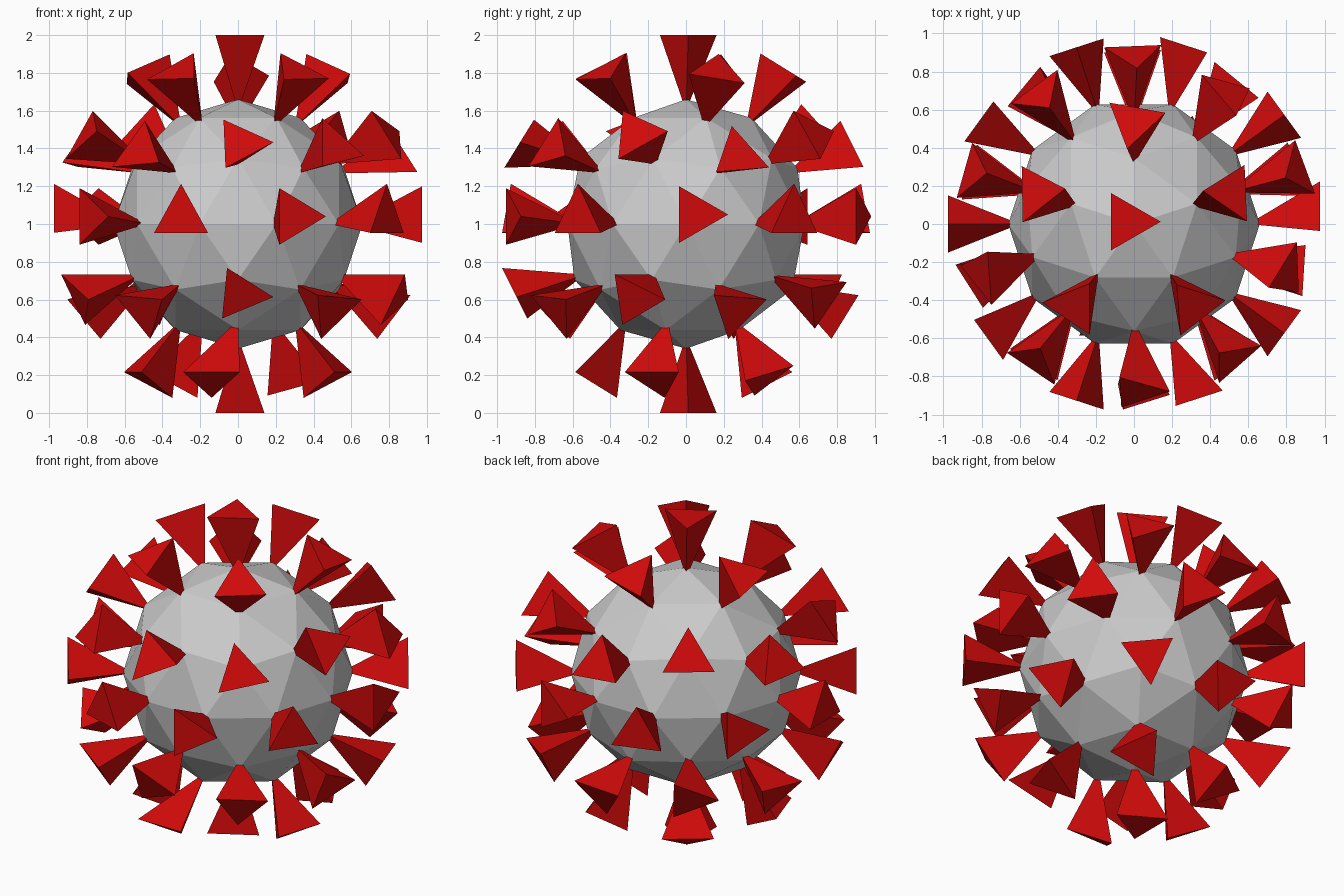
import bpy, bmesh, math
from mathutils import Vector, Matrix

if "Cube" in bpy.data.objects:
    bpy.data.objects.remove(bpy.data.objects["Cube"])

CENTRE = Vector((0, 0, 1))
R_BODY, R_ROOT, R_TIP, R_TRI = 0.66, 0.60, 0.975, 0.173

# Ring height: (roll degrees, sideways lean, upward lean) of the flared end
RINGS = {0.851: (92, 0, -0.03), 0.526: (5, 0, -0.04), 0.447: (95, 0, -0.05),
         -0.447: (0, 0, 0.04), -0.526: (-95, 0, 0.06), -0.851: (-90, 0, 0)}
# Individual spikes that sit differently: (ring height, azimuth)
SPECIAL = {(0.851, 90): (78, 0, -0.03), (0.851, 162): (112, 0, -0.03),
           (0.851, 18): (72, 0, -0.03), (0.526, 270): (2, 0.015, -0.1),
           (0.526, 126): (90, 0, -0.03), (0.447, 306): (102, 0, -0.03),
           (0.447, 18): (95, 0, -0.08), (-0.447, 54): (-83, 0.02, 0.04),
           (-0.447, 270): (-5, 0.015, 0.07), (-0.851, 54): (180, 0, 0),
           (-0.851, 270): (-90, -0.14, 0), (0.0, 0): (0, 0.05, 0.05)}


def style(d):
    azimuth = round(math.degrees(math.atan2(d.y, d.x))) % 360
    height = min(list(RINGS) + [0.0], key=lambda z: abs(z - d.z))
    if (height, azimuth) in SPECIAL:
        return SPECIAL[(height, azimuth)]
    if height == 0.0:
        return (0 if round(azimuth / 36) % 2 == 0 else 90), 0, 0.04
    return RINGS[height]


def make_object(name, bm):
    mesh = bpy.data.meshes.new(name)
    bm.to_mesh(mesh)
    bm.free()
    bpy.context.collection.objects.link(bpy.data.objects.new(name, mesh))
    return mesh


# Faceted body
bm = bmesh.new()
bmesh.ops.create_icosphere(bm, subdivisions=2, radius=1,
                           matrix=Matrix.Rotation(math.pi / 2, 4, 'Z'))
dirs = [v.co.normalized() for v in bm.verts]
bmesh.ops.transform(bm, verts=bm.verts,
                    matrix=Matrix.Translation(CENTRE) @ Matrix.Scale(R_BODY, 4))
make_object("body", bm)

# Three-sided spikes, narrow end sunk in the body, flared end outwards
bm = bmesh.new()
for d in dirs:
    if abs(d.z) > 0.99:
        right, up = Vector((1, 0, 0)), Vector((0, 1, 0))
        roll, tip = 0, d + Vector((-0.033, 0.012, 0))
    else:
        right = Vector((0, 0, 1)).cross(d).normalized()
        up = d.cross(right)
        roll, side, lift = style(d)
        tip = d * R_TIP + right * side + up * lift
    root = bm.verts.new(CENTRE + d * R_ROOT)
    tri = []
    for i in range(3):
        a = math.radians(roll + 120 * i)
        tri.append(bm.verts.new(CENTRE + tip + R_TRI * (right * math.cos(a) + up * math.sin(a))))
    bm.faces.new(tri)
    for i in range(3):
        bm.faces.new((root, tri[(i + 1) % 3], tri[i]))
bmesh.ops.recalc_face_normals(bm, faces=bm.faces)
red = bpy.data.materials.new("red")
red.diffuse_color = (0.64, 0.003, 0.003, 1)
red.use_nodes = True
red.node_tree.nodes["Principled BSDF"].inputs["Base Color"].default_value = red.diffuse_color
make_object("spikes", bm).materials.append(red)
